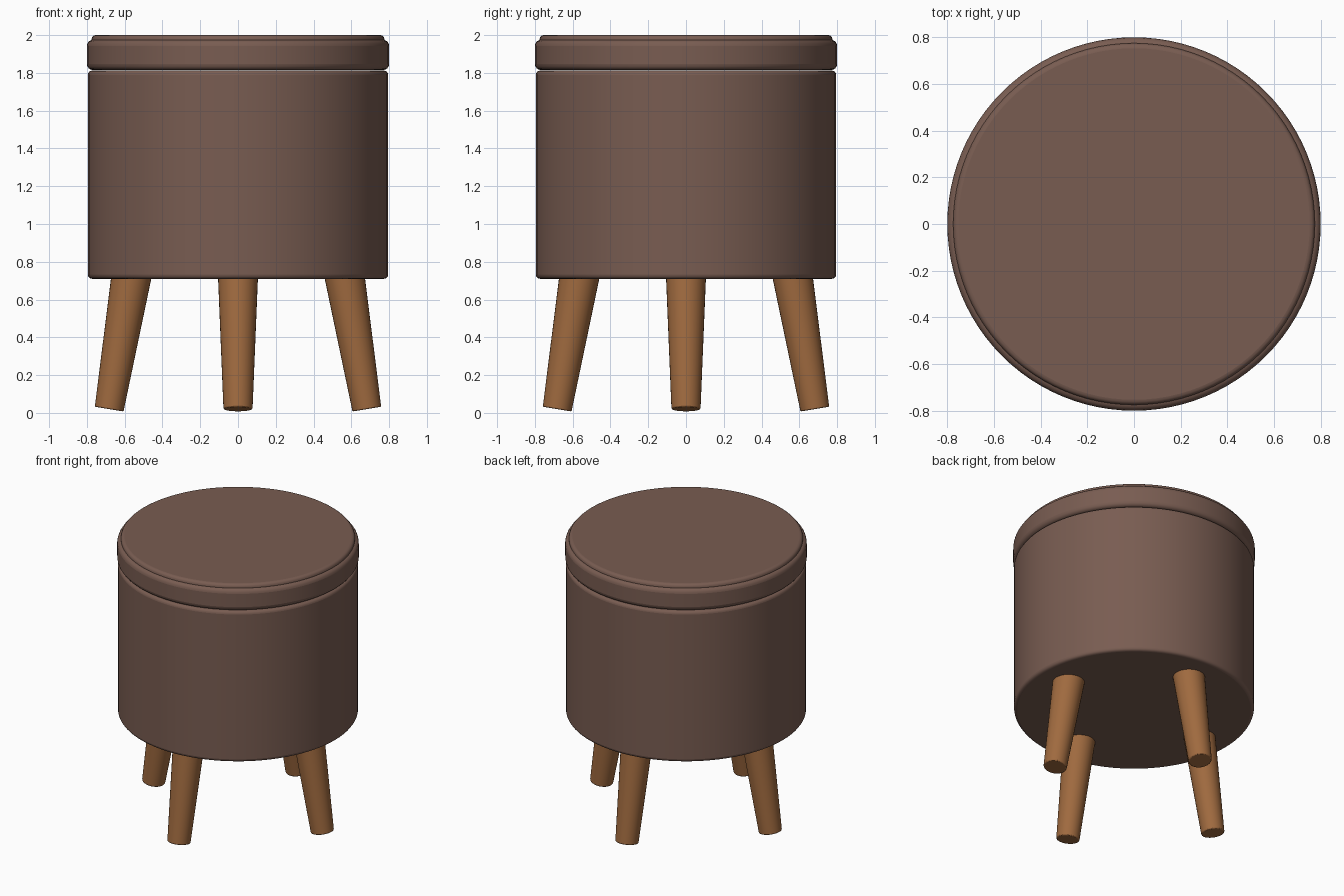
import bpy, math
from mathutils import Vector

if "Cube" in bpy.data.objects:
    bpy.data.objects.remove(bpy.data.objects["Cube"])


def make_material(name, color):
    mat = bpy.data.materials.new(name)
    mat.use_nodes = True
    mat.diffuse_color = (*color, 1)
    mat.node_tree.nodes["Principled BSDF"].inputs["Base Color"].default_value = (*color, 1)
    return mat


def smooth(obj, mat):
    obj.data.materials.append(mat)
    bpy.ops.object.shade_smooth_by_angle(angle=math.radians(40))


def add_bevel(obj, width, segments):
    mod = obj.modifiers.new("rounded_edge", 'BEVEL')
    mod.width = width
    mod.segments = segments
    mod.limit_method = 'ANGLE'
    mod.angle_limit = math.radians(40)


def disc(name, radius, bottom, top, bevel, mat):
    bpy.ops.mesh.primitive_cylinder_add(vertices=96, radius=radius, depth=top - bottom,
                                        location=(0, 0, (bottom + top) / 2))
    obj = bpy.context.object
    obj.name = name
    smooth(obj, mat)
    add_bevel(obj, bevel, 4)
    return obj


def leg(name, angle, mat):
    # Tapered leg leaning outwards, its top hidden inside the body
    out = Vector((math.cos(angle), math.sin(angle), 0))
    foot = out * 0.682 + Vector((0, 0, 0.02))
    head = out * 0.56 + Vector((0, 0, 0.75))
    axis = head - foot
    bpy.ops.mesh.primitive_cone_add(vertices=32, radius1=0.077, radius2=0.107,
                                    depth=axis.length, location=(foot + head) / 2)
    obj = bpy.context.object
    obj.name = name
    obj.rotation_euler = axis.to_track_quat('Z', 'Y').to_euler()
    smooth(obj, mat)
    add_bevel(obj, 0.006, 2)


fabric = make_material("brown_fabric", (0.19, 0.108, 0.083))
wood = make_material("warm_wood", (0.35, 0.145, 0.05))

# Upholstered body, lid and seat panel
disc("body", 0.795, 0.71, 1.812, 0.022, fabric)
disc("lid", 0.8, 1.815, 1.975, 0.032, fabric)
disc("seat_panel", 0.775, 1.93, 2.0, 0.022, fabric)

# Four splayed legs
for i, side in enumerate(("left", "back", "right", "front")):
    leg(side + "_leg", i * math.pi / 2, wood)
